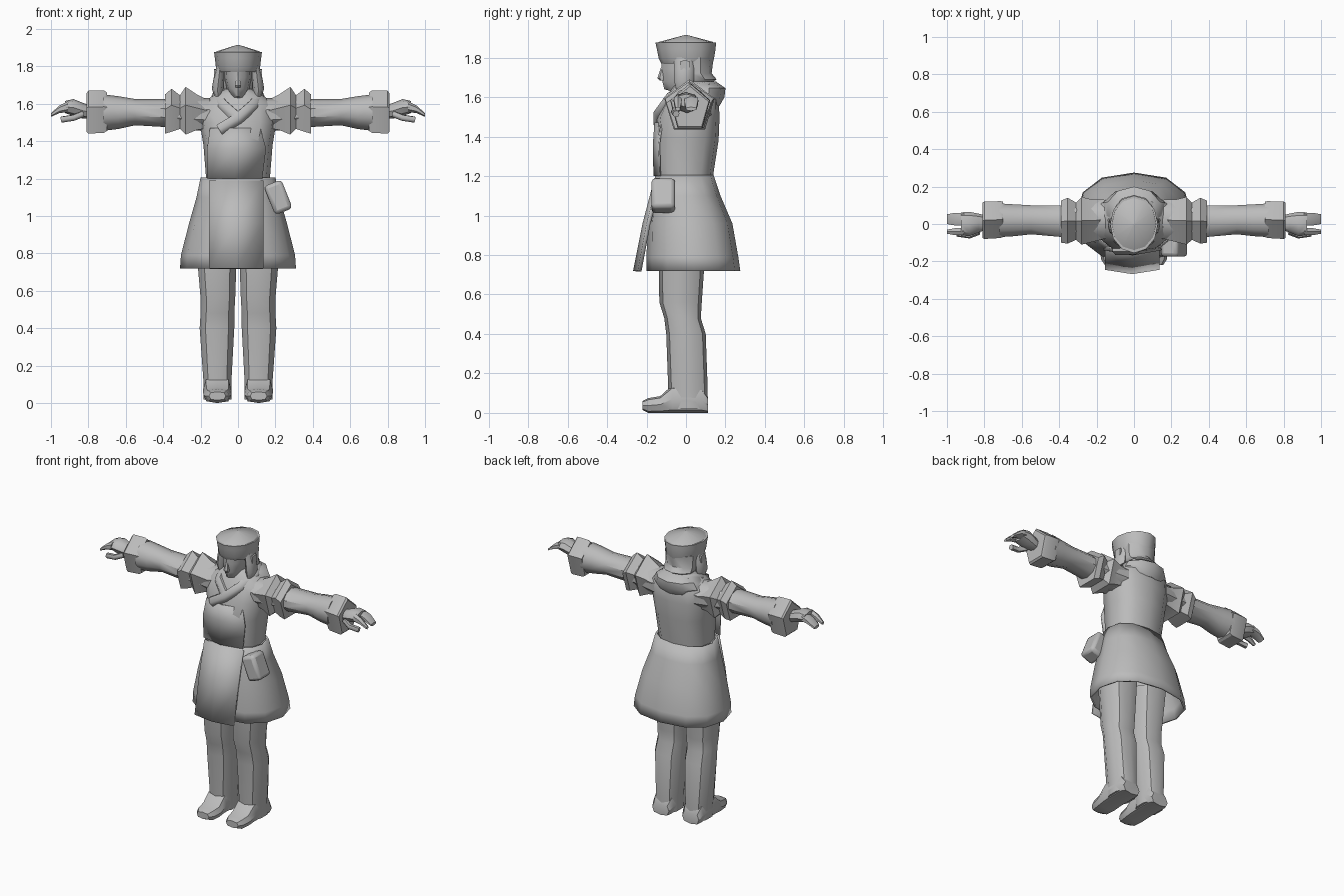
import bpy, bmesh, math
from mathutils import Vector

if "Cube" in bpy.data.objects:
    bpy.data.objects.remove(bpy.data.objects["Cube"], do_unlink=True)

grey = bpy.data.materials.new("plain_grey")
grey.use_nodes = True
COLOUR = (0.5, 0.5, 0.5, 1)
grey.diffuse_color = COLOUR
grey.node_tree.nodes["Principled BSDF"].inputs["Base Color"].default_value = COLOUR


def finish(ob, mirror=False, angle=40, bevel=0, thick=0):
    """Material, modifiers and shading shared by every part."""
    ob.data.materials.clear()
    ob.data.materials.append(grey)
    bpy.ops.object.select_all(action='DESELECT')
    ob.select_set(True)
    bpy.context.view_layer.objects.active = ob
    bpy.ops.object.shade_smooth_by_angle(angle=math.radians(angle))
    if thick:
        m = ob.modifiers.new("Thickness", 'SOLIDIFY')
        m.thickness = thick
    if bevel:
        m = ob.modifiers.new("Bevel", 'BEVEL')
        m.width, m.segments = bevel, 2
    if mirror:
        m = ob.modifiers.new("Mirror", 'MIRROR')
        m.use_mirror_merge = False
    return ob


def to_object(name, bm):
    bmesh.ops.recalc_face_normals(bm, faces=bm.faces)
    me = bpy.data.meshes.new(name)
    bm.to_mesh(me)
    bm.free()
    ob = bpy.data.objects.new(name, me)
    bpy.context.collection.objects.link(ob)
    return ob


def loft(name, axis, rings, n=12, square=1.0, caps=True, **kw):
    """Skin rings (position, u low, u high, v low, v high) along an axis."""
    soft = lambda c: math.copysign(abs(c) ** square, c)
    unit = [(soft(math.sin(math.tau * i / n)), soft(math.cos(math.tau * i / n)))
            for i in range(n)]
    lows = [min(p[k] for p in unit) for k in (0, 1)]
    spans = [max(p[k] for p in unit) - lows[k] for k in (0, 1)]
    bm, loops = bmesh.new(), []
    for pos, u0, u1, v0, v1 in rings:
        loop = []
        for a, b in unit:
            u = u0 + (u1 - u0) * (a - lows[0]) / spans[0]
            v = v0 + (v1 - v0) * (b - lows[1]) / spans[1]
            co = {'x': (pos, u, v), 'y': (u, pos, v), 'z': (u, v, pos)}[axis]
            loop.append(bm.verts.new(co))
        loops.append(loop)
    for lo, hi in zip(loops, loops[1:]):
        for i in range(n):
            j = (i + 1) % n
            bm.faces.new((lo[i], lo[j], hi[j], hi[i]))
    if caps:
        bm.faces.new(loops[0])
        bm.faces.new(loops[-1])
    return finish(to_object(name, bm), **kw)


def panel(name, rows, thick):
    """Cloth plate from rows (z, x low, x high, y at sides, y at middle)."""
    bm, strips = bmesh.new(), []
    for z, x0, x1, side, mid in rows:
        strips.append([bm.verts.new(p) for p in
                       ((x0, side, z), ((x0 + x1) / 2, mid, z), (x1, side, z))])
    for a, b in zip(strips, strips[1:]):
        for i in range(2):
            bm.faces.new((a[i], a[i + 1], b[i + 1], b[i]))
    return finish(to_object(name, bm), thick=thick)


def tube(name, points, radius, **kw):
    cu = bpy.data.curves.new(name, 'CURVE')
    cu.dimensions = '3D'
    cu.bevel_depth, cu.bevel_resolution, cu.use_fill_caps = radius, 1, True
    sp = cu.splines.new('POLY')
    sp.points.add(len(points) - 1)
    for p, co in zip(sp.points, points):
        p.co = (*co, 1)
    ob = bpy.data.objects.new(name, cu)
    bpy.context.collection.objects.link(ob)
    bpy.ops.object.select_all(action='DESELECT')
    ob.select_set(True)
    bpy.context.view_layer.objects.active = ob
    bpy.ops.object.convert(target='MESH')
    return finish(bpy.context.view_layer.objects.active, angle=60, **kw)


# Legs and shoes
loft("leg", 'z', [(0.02, .035, .185, -.08, .11), (0.12, .035, .185, -.09, .11),
                  (0.4, .02, .205, -.1, .1), (0.48, .02, .2, -.11, .075),
                  (0.56, .015, .2, -.135, .08), (0.85, .005, .225, -.14, .1)],
     n=10, square=.85, mirror=True)
loft("shoe", 'y', [(-.22, .065, .155, .015, .06), (-.19, .045, .175, 0, .075),
                   (-.13, .035, .185, 0, .085), (-.07, .035, .188, 0, .14),
                   (.08, .035, .188, 0, .13), (.112, .05, .175, 0, .08)],
     n=8, square=.7, mirror=True)

# Coat body and open skirt
loft("torso", 'z', [(1.12, -.17, .17, -.14, .13), (1.22, -.172, .172, -.155, .14),
                    (1.38, -.185, .185, -.16, .165), (1.5, -.205, .205, -.145, .17),
                    (1.59, -.2, .2, -.105, .165), (1.65, -.13, .13, -.07, .14),
                    (1.68, -.07, .07, -.05, .09)], square=.8)
loft("skirt", 'z', [(.72, -.31, .31, -.2, .275), (.79, -.305, .305, -.2, .265),
                    (.96, -.262, .262, -.195, .235), (1.1, -.222, .222, -.175, .175),
                    (1.205, -.2, .2, -.155, .14)],
     square=.85, caps=False, thick=.012)
loft("waist_top", 'z', [(1.17, -.195, .195, -.15, .135), (1.195, -.195, .195, -.15, .135)],
     square=.85)
panel("front_apron", [(.72, -.155, .135, -.245, -.268), (.96, -.155, .135, -.2, -.22),
                      (1.19, -.155, .135, -.14, -.16)], .02)
panel("chest_overlap", [(1.2, -.165, .13, -.135, -.165), (1.36, -.165, .15, -.14, -.168),
                        (1.47, -.15, .12, -.125, -.16)], .008)

# Crossed collar and hood roll behind the neck
tube("crossed_collar", [(-.1, -.13, 1.46), (0, -.13, 1.52), (.08, -.08, 1.59),
                        (.11, .02, 1.635), (.08, .1, 1.65), (0, .13, 1.65),
                        (-.08, .1, 1.65), (-.11, .02, 1.635), (-.08, -.08, 1.59),
                        (0, -.125, 1.52)], .035)
loft("hood_roll", 'z', [(1.555, -.13, .13, -.02, .17), (1.6, -.165, .165, -.04, .195),
                        (1.645, -.14, .14, -.04, .2), (1.68, -.09, .09, -.02, .15)],
     n=10)

# Belt pouch
bm = bmesh.new()
bmesh.ops.create_cube(bm, size=1)
pouch = to_object("belt_pouch", bm)
for v in pouch.data.vertices:
    v.co *= Vector((.1, .12, .165))
pouch.location, pouch.rotation_euler = (.215, -.115, 1.1), (0, -.38, 0)
finish(pouch, bevel=.02)

# Arms, flared shoulder sleeves and cuffs
loft("arm", 'x', [(.15, -.08, .13, 1.45, 1.63), (.38, -.07, .1, 1.475, 1.625),
                  (.55, -.055, .1, 1.485, 1.625), (.64, -.065, .105, 1.465, 1.64),
                  (.72, -.07, .11, 1.455, 1.65)], n=10, mirror=True)
loft("shoulder_sleeve", 'x', [(.16, -.08, .13, 1.47, 1.62), (.22, -.095, .13, 1.46, 1.65),
                              (.28, -.11, .145, 1.435, 1.69),
                              (.31, -.085, .115, 1.465, 1.645),
                              (.355, -.105, .14, 1.45, 1.68),
                              (.39, -.1, .125, 1.44, 1.65)],
     n=5, angle=30, mirror=True)
loft("cuff", 'x', [(.7, -.07, .12, 1.455, 1.66), (.715, -.075, .122, 1.445, 1.67),
                   (.8, -.08, .12, 1.44, 1.67), (.81, -.075, .115, 1.45, 1.655)],
     n=5, angle=30, mirror=True)

# Hands
loft("palm", 'x', [(.79, -.03, .045, 1.52, 1.59), (.83, -.045, .055, 1.52, 1.605),
                   (.88, -.065, .065, 1.535, 1.625), (.925, -.06, .062, 1.55, 1.615)],
     n=8, mirror=True)
for part, y0, y1 in (("fingers", -.008, .06), ("index_finger", -.06, -.022)):
    loft(part, 'x', [(.91, y0, y1, 1.555, 1.613), (.955, y0, y1, 1.55, 1.59),
                     (1.0, y0 + .008, y1 - .008, 1.53, 1.55)], n=6, mirror=True)
tube("thumb", [(.83, -.04, 1.545), (.88, -.06, 1.525), (.945, -.05, 1.515)], .018,
     mirror=True)

# Head, nose, hair and ear flaps
loft("head", 'z', [(1.56, -.055, .055, -.05, .07), (1.625, -.05, .05, -.06, .07),
                   (1.64, -.035, .035, -.11, .07), (1.68, -.06, .06, -.12, .1),
                   (1.74, -.072, .072, -.125, .11), (1.82, -.075, .075, -.125, .12)])
loft("nose", 'z', [(1.685, -.014, .014, -.135, -.1), (1.697, -.016, .016, -.145, -.1),
                   (1.75, -.007, .007, -.127, -.1)], n=6)
loft("back_hair", 'z', [(1.665, -.08, .08, -.01, .12), (1.69, -.1, .1, -.02, .155),
                        (1.72, -.1, .1, -.03, .13), (1.8, -.105, .105, -.05, .14)], n=10)
loft("ear_flap", 'z', [(1.64, .09, .125, -.05, .02), (1.68, .078, .14, -.06, .04),
                       (1.74, .075, .13, -.06, .04), (1.8, .075, .115, -.06, .04)],
     n=8, mirror=True)
loft("ear_tab", 'x', [(.1, -.03, .02, 1.735, 1.785), (.128, -.03, .02, 1.735, 1.785)],
     n=8, square=.2, mirror=True)

# Flared hat with a low pointed crown
loft("hat", 'z', [(1.77, -.108, .108, -.125, .135), (1.795, -.118, .118, -.138, .142),
                  (1.845, -.124, .124, -.148, .15), (1.877, -.128, .128, -.155, .152)])
loft("hat_crown", 'z', [(1.87, -.124, .124, -.15, .148), (1.88, -.115, .115, -.135, .135),
                        (1.915, -.004, .004, -.004, .004)])
